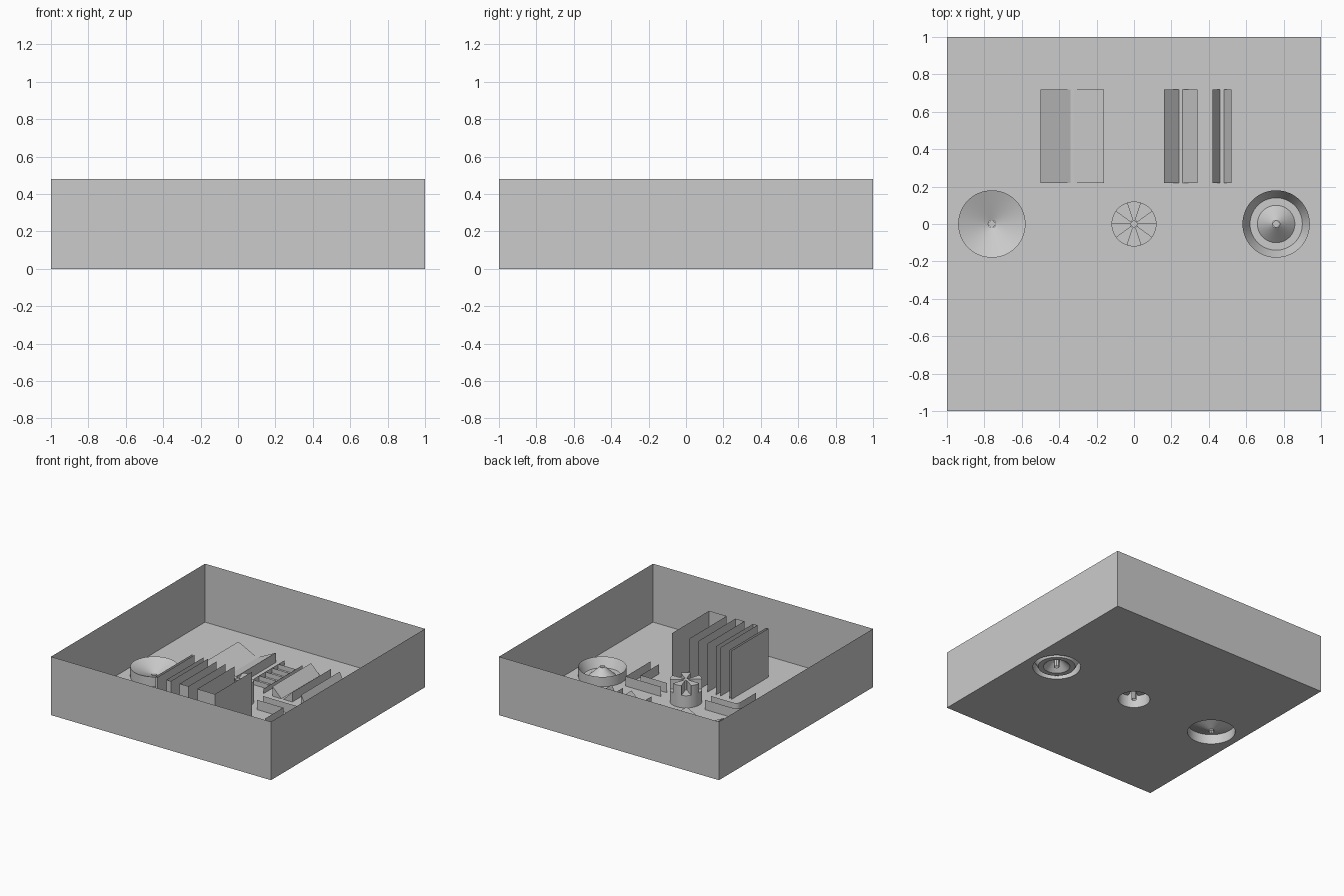
import bpy, bmesh
from math import cos, sin, pi, radians

if "Cube" in bpy.data.objects:
    bpy.data.objects.remove(bpy.data.objects["Cube"])

SEG = 64


def finish(name, bm, smooth=False):
    bmesh.ops.remove_doubles(bm, verts=bm.verts, dist=1e-5)
    me = bpy.data.meshes.new(name)
    bm.to_mesh(me)
    bm.free()
    ob = bpy.data.objects.new(name, me)
    bpy.context.collection.objects.link(ob)
    if smooth:
        bpy.ops.object.select_all(action='DESELECT')
        ob.select_set(True)
        bpy.context.view_layer.objects.active = ob
        bpy.ops.object.shade_smooth_by_angle(angle=radians(25))
    return ob


def face(bm, pts):
    bm.faces.new([bm.verts.new(p) for p in pts])


def fence(name, paths, height, closed=False):
    """Upright thin sheets following 2D paths."""
    bm = bmesh.new()
    for p in paths:
        ends = p[1:] + p[:1] if closed else p[1:]
        for a, b in zip(p, ends):
            face(bm, [(*a, 0), (*b, 0), (*b, height), (*a, height)])
    return finish(name, bm, True)


def circle(cx, cy, r, n=SEG):
    return [(cx + r * cos(2 * pi * i / n), cy + r * sin(2 * pi * i / n)) for i in range(n)]


def lathe(name, cx, profile, n=SEG):
    """Revolve (radius, z) points about a vertical axis at x = cx."""
    bm = bmesh.new()
    for (r0, z0), (r1, z1) in zip(profile, profile[1:]):
        a, b = circle(cx, 0, r0, n), circle(cx, 0, r1, n)
        for i in range(n):
            j = (i + 1) % n
            face(bm, [(*a[i], z0), (*a[j], z0), (*b[j], z1), (*b[i], z1)])
    return finish(name, bm, True)


# floor with three round openings
square = [(-1, -1), (1, -1), (1, 1), (-1, 1)]
bm = bmesh.new()
for loop in (square, circle(-0.76, 0, 0.18), circle(0, 0, 0.12), circle(0.76, 0, 0.18)):
    vs = [bm.verts.new((*p, 0)) for p in loop]
    for a, b in zip(vs, vs[1:] + vs[:1]):
        bm.edges.new((a, b))
bmesh.ops.triangle_fill(bm, edges=bm.edges[:], use_beauty=True, normal=(0, 0, 1))
finish("floor", bm)

# outer walls
fence("outer_walls", [square], 0.48, closed=True)

# tall narrow slots, each twice as wide as the last
for i, (x0, x1) in enumerate([(-0.26, -0.24), (-0.16, -0.12), (-0.04, 0.04), (0.12, 0.28)]):
    fence(f"tall_slot_{i + 1}", [[(x0, -0.22), (x0, -0.70), (x1, -0.70), (x1, -0.22)]], 0.40)


# bent channels: rounded on the left, square on the right
def rounded(xa, y, xb, r):
    arc = [(xb + r - r * sin(t * pi / 16), y - r + r * cos(t * pi / 16)) for t in range(9)]
    return [(xa, y)] + arc + [(xb, -0.28)]


fence("rounded_channel", [rounded(-0.20, 0.04, -0.52, 0.08),
                          rounded(-0.20, -0.04, -0.44, 0.04)], 0.08)
fence("square_channel", [[(0.20, 0.04), (0.52, 0.04), (0.52, -0.28)],
                         [(0.20, -0.04), (0.44, -0.04), (0.44, -0.28)]], 0.08)

# low ladder: two rails and five cross ribs
rails = [[(x, 0.22), (x, 0.72)] for x in (-0.08, 0.08)]
ribs = [[(-0.08, 0.22 + k / 12), (0.08, 0.22 + k / 12)] for k in range(1, 6)]
fence("ribbed_channel", rails + ribs, 0.04)

# valleys: pairs of facing ramps, increasingly steep
for i, (mid, w) in enumerate([(-0.33, 0.16), (0.25, 0.08), (0.47, 0.04)]):
    bm = bmesh.new()
    for s in (-1, 1):
        lo, hi = mid + s * 0.01, mid + s * (0.01 + w)
        ends = [[(lo, y, 0), (hi, y, 0), (hi, y, 0.08)] for y in (0.22, 0.72)]
        a, b = ends
        face(bm, a)
        face(bm, b)
        face(bm, [a[0], b[0], b[2], a[2]])
        face(bm, [a[1], b[1], b[2], a[2]])
    finish(f"valley_{i + 1}", bm)

# left funnel dish and right ring dish with a raised cone
lathe("funnel_dish", -0.76, [(0.18, 0), (0.18, 0.08), (0.02, 0.015)])
lathe("ring_dish", 0.76, [(0.18, 0), (0.18, 0.08), (0.14, 0.005), (0.10, 0.005), (0.02, 0.08)])

# centre crown: ten sectors alternating high and low
LOW, HIGH, R, r = 0.10, 0.18, 0.12, 0.02
bm = bmesh.new()
for k in range(10):
    h = LOW if k % 2 else HIGH
    ang = [(k + t / 6) * pi / 5 for t in range(7)]
    rim = [(R * cos(a), R * sin(a)) for a in ang]
    hub = [(r * cos(a), r * sin(a)) for a in ang]
    for t in range(6):
        face(bm, [(*hub[t], h), (*rim[t], h), (*rim[t + 1], h), (*hub[t + 1], h)])
        face(bm, [(*rim[t], 0), (*rim[t + 1], 0), (*rim[t + 1], h), (*rim[t], h)])
    if h == HIGH:
        for t in (0, 6):
            face(bm, [(*hub[t], LOW), (*rim[t], LOW), (*rim[t], HIGH), (*hub[t], HIGH)])
finish("sector_crown", bm, True)

# small centre posts
for name, x, top in (("funnel_post", -0.76, 0.02), ("crown_post", 0, 0.18), ("ring_post", 0.76, 0.085)):
    lathe(name, x, [(0.02, 0), (0.02, top), (0.0001, top)], 8)
